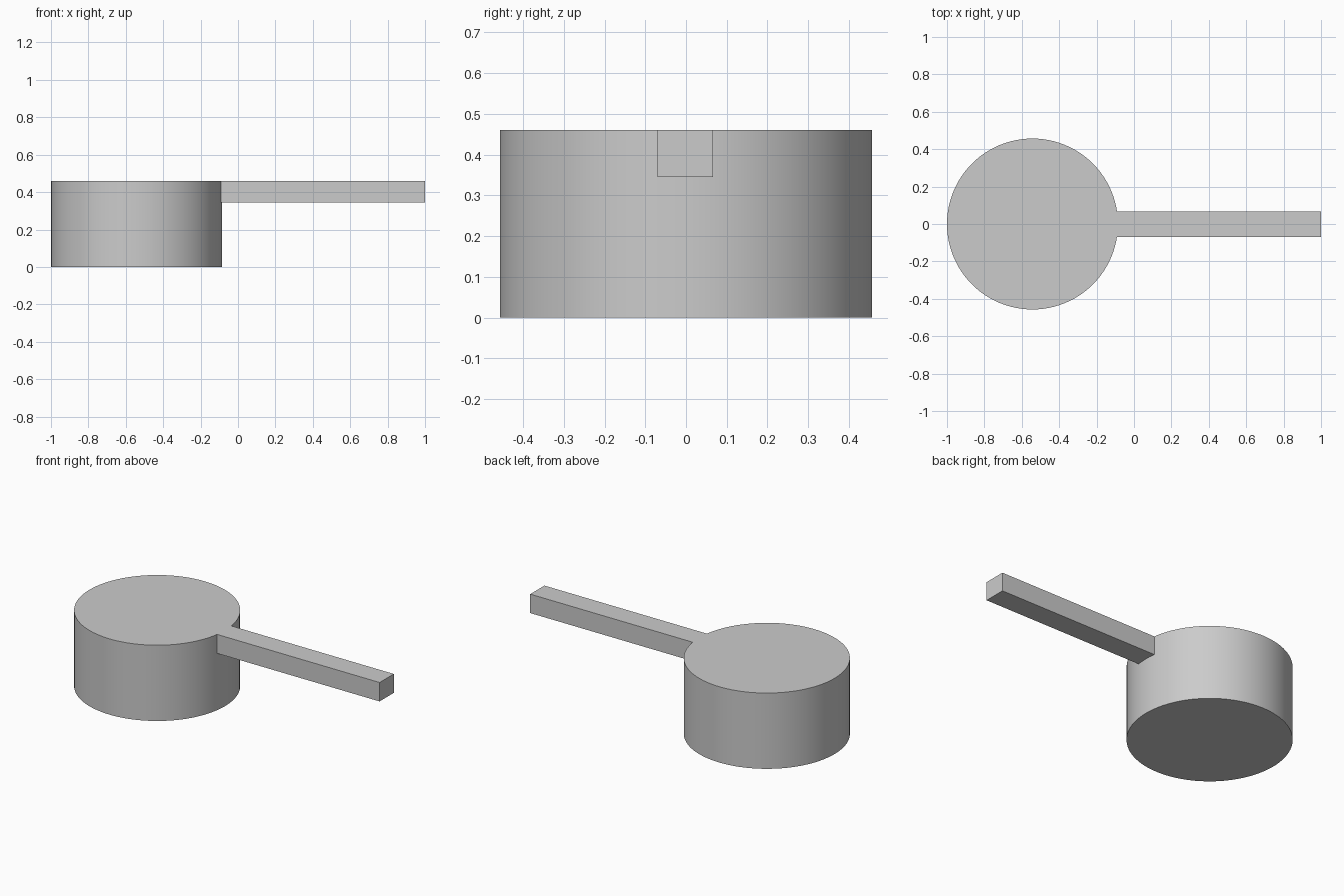
import bpy
import bmesh
from mathutils import Matrix, Vector

if "Cube" in bpy.data.objects:
    bpy.data.objects.remove(bpy.data.objects["Cube"], do_unlink=True)

RADIUS, HEIGHT = 0.457, 0.46
CUP_X = RADIUS - 1

# Single grey material
grey = bpy.data.materials.new("light_grey")
grey.use_nodes = True
grey.diffuse_color = (0.6, 0.6, 0.6, 1)
grey.node_tree.nodes["Principled BSDF"].inputs["Base Color"].default_value = (0.6, 0.6, 0.6, 1)


def add_part(name, bm):
    mesh = bpy.data.meshes.new(name)
    bm.to_mesh(mesh)
    bm.free()
    mesh.materials.append(grey)
    part = bpy.data.objects.new(name, mesh)
    bpy.context.collection.objects.link(part)
    return part


# Round solid cup body
bm = bmesh.new()
bmesh.ops.create_cone(bm, cap_ends=True, segments=96, radius1=RADIUS, radius2=RADIUS,
                      depth=HEIGHT, matrix=Matrix.Translation((CUP_X, 0, HEIGHT / 2)))
cup = add_part("cup_body", bm)
bpy.ops.object.select_all(action="DESELECT")
cup.select_set(True)
bpy.context.view_layer.objects.active = cup
bpy.ops.object.shade_smooth_by_angle()

# Straight square-cut handle, flush with the top of the cup
low, high = Vector((CUP_X + RADIUS * 0.9, -0.07, 0.345)), Vector((1, 0.066, HEIGHT))
bm = bmesh.new()
bmesh.ops.create_cube(bm, size=1, matrix=Matrix.Translation((low + high) / 2)
                      @ Matrix.Diagonal((*(high - low), 1)))
handle = add_part("handle", bm)

# Shape the handle root to the curve of the cup
fit = handle.modifiers.new("fit_to_cup", "BOOLEAN")
fit.operation = "DIFFERENCE"
fit.solver = "EXACT"
fit.object = cup
